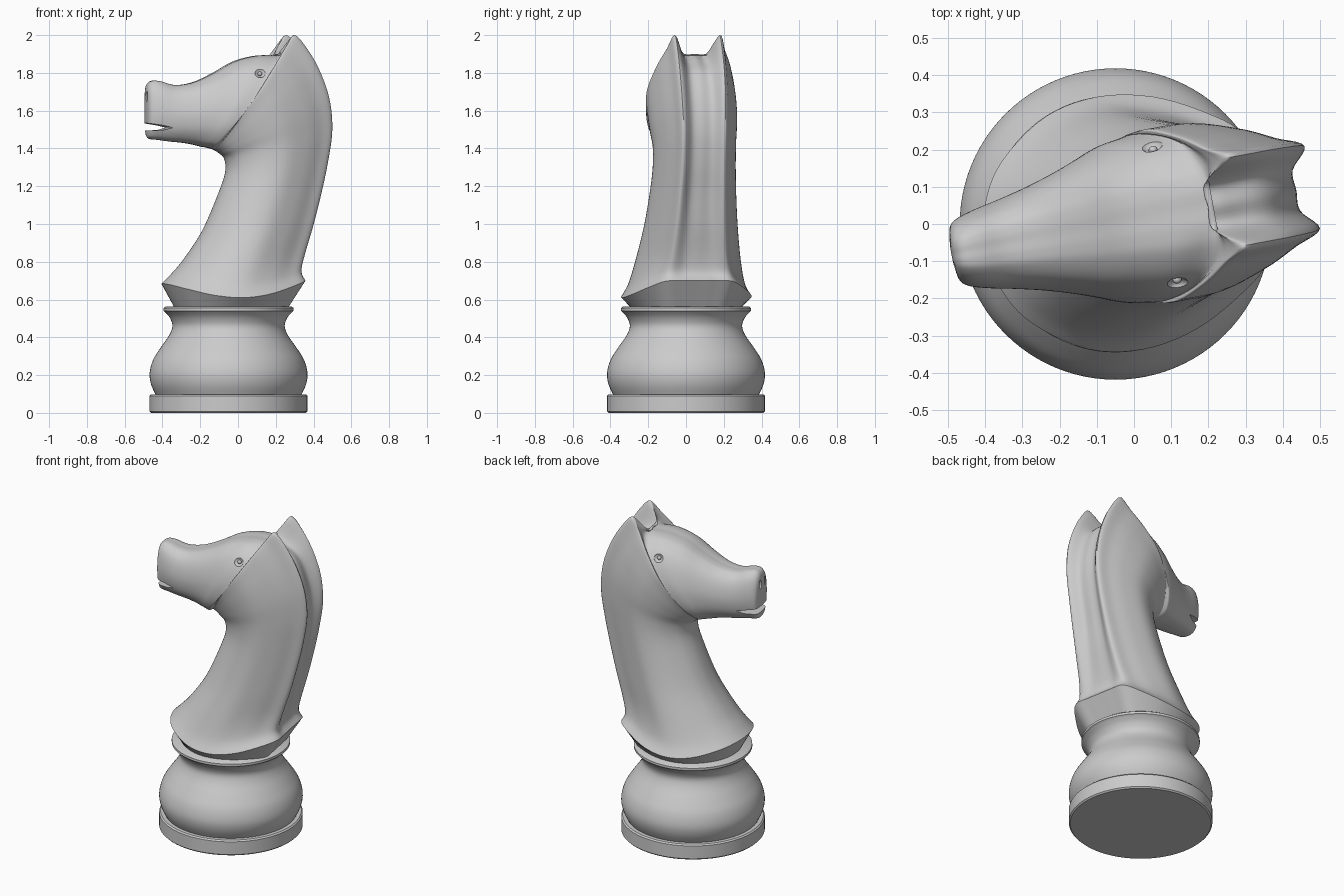
import bpy, bmesh, math
from mathutils import Vector, Matrix

cube = bpy.data.objects.get("Cube")
if cube:
    bpy.data.objects.remove(cube, do_unlink=True)

grey = bpy.data.materials.new("plain grey")
grey.use_nodes = True
grey.diffuse_color = (0.6, 0.6, 0.6, 1)
grey.node_tree.nodes["Principled BSDF"].inputs["Base Color"].default_value = (0.6, 0.6, 0.6, 1)

# The piece stands on an offset axis and the horse is turned a little about it
AXIS_X = -0.05
TURN = Matrix.Translation((AXIS_X, 0, 0)) @ Matrix.Rotation(math.radians(10.5), 4, "Z") \
    @ Matrix.Translation((-AXIS_X, 0, 0))


def finish(name, bm, matrix=None):
    bmesh.ops.recalc_face_normals(bm, faces=bm.faces[:])
    if matrix:
        bm.transform(matrix)
    mesh = bpy.data.meshes.new(name)
    bm.to_mesh(mesh)
    bm.free()
    mesh.materials.append(grey)
    obj = bpy.data.objects.new(name, mesh)
    bpy.context.collection.objects.link(obj)
    return obj


def smooth(obj, degrees=40):
    bpy.ops.object.select_all(action="DESELECT")
    obj.select_set(True)
    bpy.context.view_layer.objects.active = obj
    bpy.ops.object.shade_smooth_by_angle(angle=math.radians(degrees))


def spline(points, steps, closed=False):
    """Smooth curve through all the points."""
    count = len(points)
    pick = (lambda i: points[i % count]) if closed else (lambda i: points[min(max(i, 0), count - 1)])
    result = []
    for i in range(count if closed else count - 1):
        a, b, c, d = (pick(i + k) for k in (-1, 0, 1, 2))
        for j in range(steps):
            t = j / steps
            result.append(b + (c - a) * (t / 2) + (a * 2 - b * 5 + c * 4 - d) * (t * t / 2)
                          + (b * 3 - a - c * 3 + d) * (t ** 3 / 2))
    if not closed:
        result.append(points[-1].copy())
    return result


def skin(rings, cap_start, cap_end):
    """Bridge closed rings of points into a surface."""
    bm = bmesh.new()
    rows = [[bm.verts.new(p) for p in ring] for ring in rings]
    size = len(rows[0])
    for low, high in zip(rows, rows[1:]):
        for i in range(size):
            j = (i + 1) % size
            bm.faces.new((low[i], low[j], high[j], high[i]))
    if cap_start:
        bm.faces.new(rows[0])
    if cap_end:
        bm.faces.new(rows[-1])
    return bm


def lathe(name, profile):
    sides = 96
    rings = [[(AXIS_X + r * math.cos(i * math.tau / sides), r * math.sin(i * math.tau / sides), z)
              for i in range(sides)] for r, z in profile]
    obj = finish(name, skin(rings, True, True))
    smooth(obj)


# Turned base: foot disc, bulb and collar
lathe("foot_disc", [(0.41, 0), (0.418, 0.008), (0.418, 0.09), (0.41, 0.098)])
bulb = [Vector(p) for p in [(0.385, 0.095), (0.41, 0.15), (0.418, 0.21), (0.4, 0.28), (0.36, 0.345),
                            (0.315, 0.41), (0.297, 0.46), (0.312, 0.505), (0.338, 0.535)]]
lathe("bulb", spline(bulb, 4) + [Vector(p) for p in [(0.345, 0.54), (0.345, 0.555), (0.335, 0.562)]])

# Half cross-sections: (share of the way from front to back, share of half width)
SKIRT = [(0, 0), (.03, .35), (.12, .65), (.3, .92), (.5, 1), (.7, .92), (.88, .72), (.99, .52), (1, .25), (1, 0)]
NECK = [(0, 0), (.02, .3), (.1, .6), (.28, .9), (.5, 1), (.72, .85), (.88, .66), (1, .51), (1, .25), (1, 0)]
HEAD = [(0, 0), (.01, .3), (.06, .6), (.22, .88), (.45, 1), (.68, .95), (.86, .78), (.97, .5), (1, .25), (1, 0)]
SHAPES = [SKIRT, NECK, HEAD]


def section(front_x, front_z, back_x, back_z, width, groove, kind):
    """Cross-section between a front and a back point; kind blends the shapes."""
    front, back = Vector((front_x, 0, front_z)), Vector((back_x, 0, back_z))
    span = back - front
    low = min(int(kind), 1)
    sag = max(0, 0.85 - front_z) * 0.5 if front_z > 0.6 else 0
    half = []
    for k, (a, b) in enumerate(zip(SHAPES[low], SHAPES[low + 1])):
        along, side = Vector(a).lerp(Vector(b), kind - low)
        if k > 7:
            along -= groove / span.length
        point = front + span * along
        point.y = side * width
        point.z -= sag * math.sin(math.pi * min(max(along, 0), 1))
        half.append(point)
    other = [Vector((p.x, -p.y, p.z)) for p in reversed(half[1:-1])]
    return spline(half + other, 5, True)


# Neck, mane ridges, ears and head: front x, front z, back x, back z, half width, groove
ROWS = [
    (-.405, .685, .335, .7, .345, 0),
    (-.36, .73, .315, .75, .31, .01),
    (-.29, .81, .335, .84, .28, .02),
    (-.19, .96, .385, 1, .25, .03),
    (-.11, 1.14, .43, 1.17, .23, .04),
    (-.065, 1.27, .465, 1.33, .22, .04),
    (-.07, 1.345, .488, 1.5, .22, .045),
    (-.1, 1.375, .47, 1.67, .23, .05),
    (-.115, 1.385, .41, 1.83, .235, .06),
    (-.125, 1.39, .335, 1.95, .235, .11),
    (-.135, 1.395, .28, 2, .235, .13),
    (-.14, 1.397, .243, 1.95, .23, .06),
    (-.15, 1.4, .21, 1.892, .225, 0),
    (-.17, 1.405, .1, 1.89, .215, 0),
    (-.2, 1.41, -.02, 1.86, .19, 0),
    (-.24, 1.42, -.13, 1.8, .165, 0),
    (-.3, 1.43, -.24, 1.75, .14, 0),
    (-.37, 1.437, -.34, 1.735, .12, 0),
    (-.43, 1.445, -.42, 1.755, .105, 0),
    (-.475, 1.45, -.465, 1.757, .09, 0),
    (-.49, 1.465, -.49, 1.735, .07, 0),
    (-.495, 1.5, -.498, 1.69, .03, 0),
]


def kind_of(row):
    return {0: 0, 1: 0.5, 11: 1.4}.get(row, 1 if row < 11 else 2)


controls = [section(*values, kind_of(i)) for i, values in enumerate(ROWS)]
columns = [spline(list(column), 5) for column in zip(*controls)]
horse = finish("horse_head_and_neck", skin(list(zip(*columns)), True, True))

# Flared underside of the neck
under = section(-.335, .555, .245, .555, .29, 0, 0)
smooth(finish("neck_skirt", skin([under, controls[0]], True, True), TURN))


def cut(target, bm, name):
    cutter = finish(name, bm)
    cutter.hide_render = True
    mod = target.modifiers.new(name, "BOOLEAN")
    mod.operation, mod.solver, mod.object = "DIFFERENCE", "EXACT", cutter
    bpy.context.view_layer.objects.active = target
    bpy.ops.object.modifier_apply(modifier=name)
    bpy.data.objects.remove(cutter, do_unlink=True)


def ball(location, scale):
    bm = bmesh.new()
    bmesh.ops.create_uvsphere(bm, u_segments=20, v_segments=12, radius=1)
    bm.transform(Matrix.Translation(location) @ Matrix.Diagonal((*scale, 1)))
    return bm


# Mouth slit and nostrils
slit = [(-.37, 1.51), (-.42, 1.522), (-.6, 1.55), (-.6, 1.492), (-.42, 1.497)]
cut(horse, skin([[(x, y, z) for x, z in slit] for y in (-0.3, 0.3)], True, True), "mouth_cutter")
for side in (-1, 1):
    cut(horse, ball((-0.5, side * 0.032, 1.675), (0.014, 0.012, 0.03)), "nostril_cutter")

# Eyes: a shallow socket with a small pupil, set on the cheek surface
for side, label in ((1, "left"), (-1, "right")):
    hit, spot, normal, _ = horse.ray_cast(Vector((0.085, side, 1.8)), Vector((0, -side, 0)))
    cut(horse, ball(spot + normal * 0.012, (0.032, 0.025, 0.032)), "eye_cutter")
    smooth(finish(label + "_eye", ball(spot - normal * 0.01, (0.012, 0.012, 0.012)), TURN))

horse.data.transform(TURN)
smooth(horse, 50)
